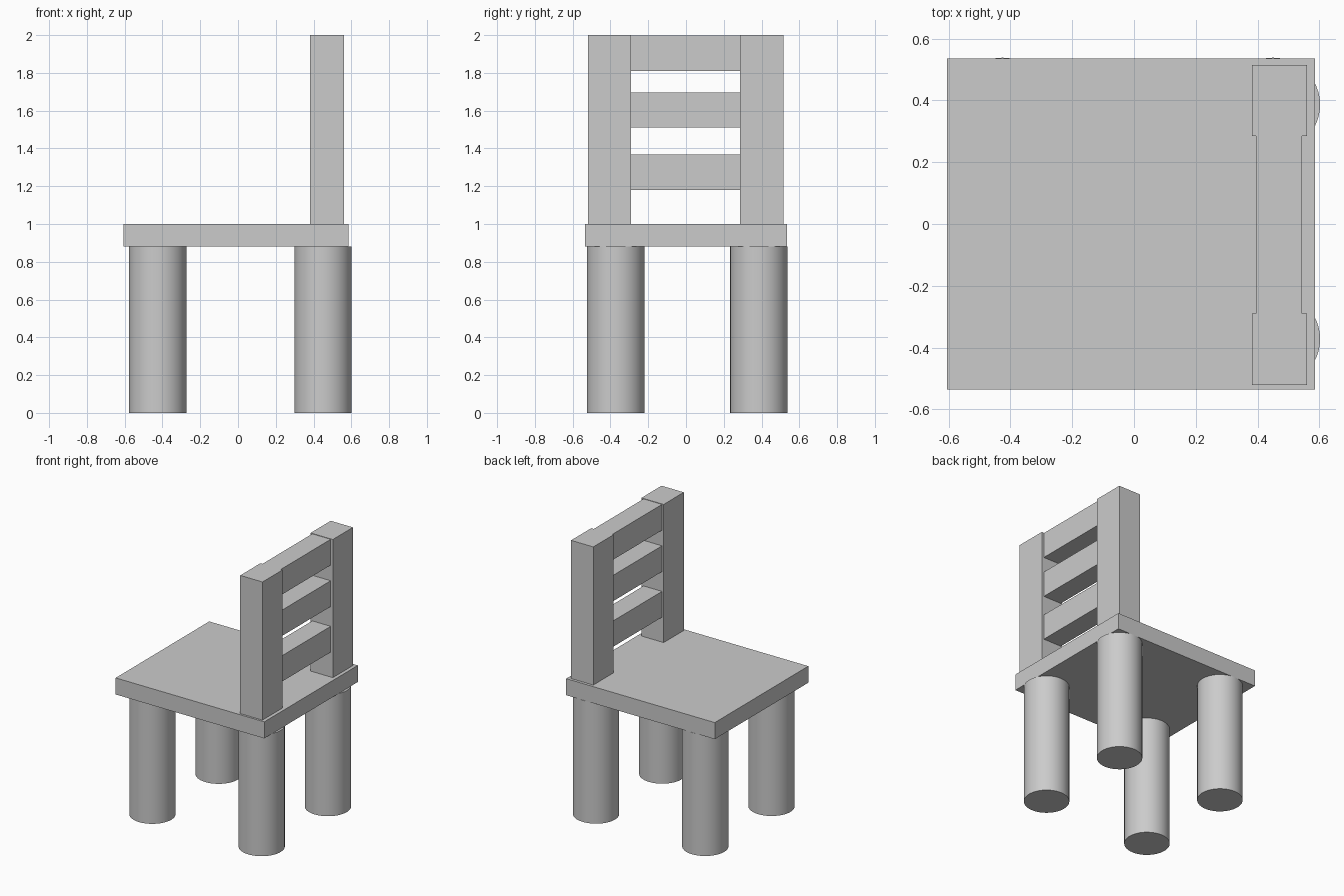
import bpy
import math

if "Cube" in bpy.data.objects:
    bpy.data.objects.remove(bpy.data.objects["Cube"])


def box(name, x, y, z):
    """Box from (min, max) extents on each axis."""
    bpy.ops.mesh.primitive_cube_add(size=1, location=[sum(r) / 2 for r in (x, y, z)])
    ob = bpy.context.object
    ob.name = name
    ob.scale = [r[1] - r[0] for r in (x, y, z)]
    bpy.ops.object.transform_apply(location=False, rotation=False, scale=True)
    return ob


def leg(name, x, y, radius=0.152, height=0.88):
    bpy.ops.mesh.primitive_cylinder_add(vertices=48, radius=radius, depth=height,
                                        location=(x, y, height / 2))
    bpy.context.object.name = name
    bpy.ops.object.shade_smooth_by_angle(angle=math.radians(30))


# Seat slab
box("seat", (-0.605, 0.585), (-0.535, 0.535), (0.88, 1.0))

# Round legs, slightly off-centre under the seat
for x_name, x in (("left", -0.425), ("right", 0.45)):
    for y_name, y in (("front", -0.372), ("rear", 0.386)):
        leg(f"{y_name}_{x_name}_leg", x, y)

# Backrest posts
box("front_back_post", (0.382, 0.56), (-0.52, -0.29), (1.0, 2.0))
box("rear_back_post", (0.382, 0.56), (0.285, 0.515), (1.0, 2.0))

# Backrest slats between the posts
for name, z in (("lower", (1.18, 1.367)), ("middle", (1.51, 1.697)), ("upper", (1.81, 1.997))):
    box(f"{name}_back_slat", (0.395, 0.543), (-0.29, 0.285), z)
